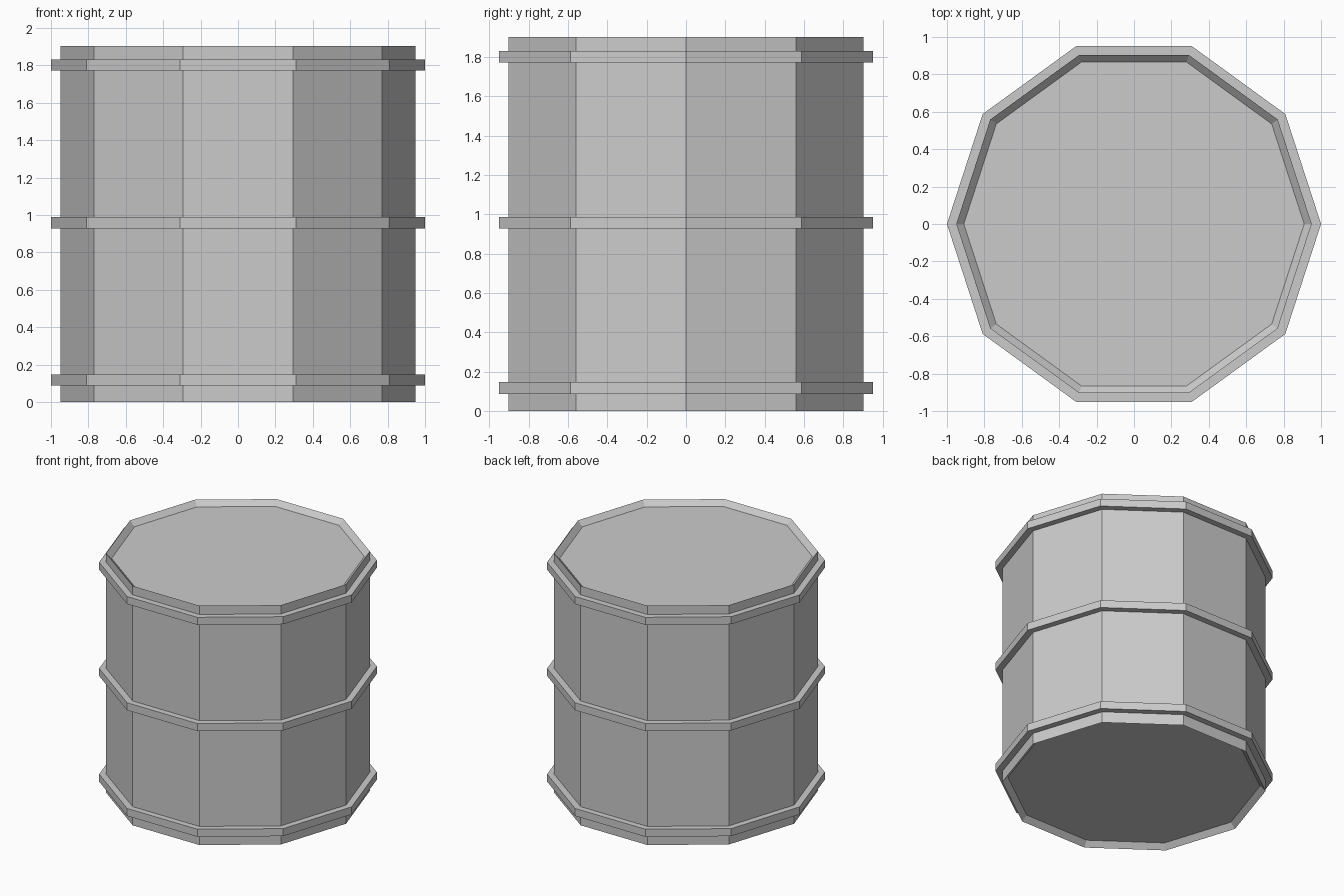
import bpy, bmesh
from math import cos, sin, pi

if "Cube" in bpy.data.objects:
    bpy.data.objects.remove(bpy.data.objects["Cube"])

SIDES = 10
R_BODY, R_BAND, R_LID = 0.95, 1.0, 0.91
HEIGHT, RECESS, BAND_H = 1.902, 0.04, 0.06


def lathe(name, profile, closed=False):
    """Spin an (r, z) profile into a ten-sided flat-faced object."""
    bm = bmesh.new()
    rings = [[bm.verts.new((r * cos(2 * pi * i / SIDES), r * sin(2 * pi * i / SIDES), z))
              for i in range(SIDES)] for r, z in profile]
    pairs = list(zip(rings, rings[1:]))
    if closed:
        pairs.append((rings[-1], rings[0]))
    else:
        bm.faces.new(rings[0])
        bm.faces.new(rings[-1])
    for a, b in pairs:
        for i in range(SIDES):
            j = (i + 1) % SIDES
            bm.faces.new((a[i], a[j], b[j], b[i]))
    bmesh.ops.recalc_face_normals(bm, faces=bm.faces)
    mesh = bpy.data.meshes.new(name)
    bm.to_mesh(mesh)
    bm.free()
    obj = bpy.data.objects.new(name, mesh)
    bpy.context.collection.objects.link(obj)
    return obj


# Barrel body with sloped recesses at both ends
lathe("barrel_body", [(R_LID, RECESS), (R_BODY, 0), (R_BODY, HEIGHT), (R_LID, HEIGHT - RECESS)])

# Three hoops around the body
for part, z in (("lower", 0.118), ("middle", 0.958), ("upper", 1.802)):
    lo, hi = z - BAND_H / 2, z + BAND_H / 2
    inner = R_BODY - 0.005
    lathe(part + "_hoop", [(inner, lo), (R_BAND, lo), (R_BAND, hi), (inner, hi)], closed=True)
